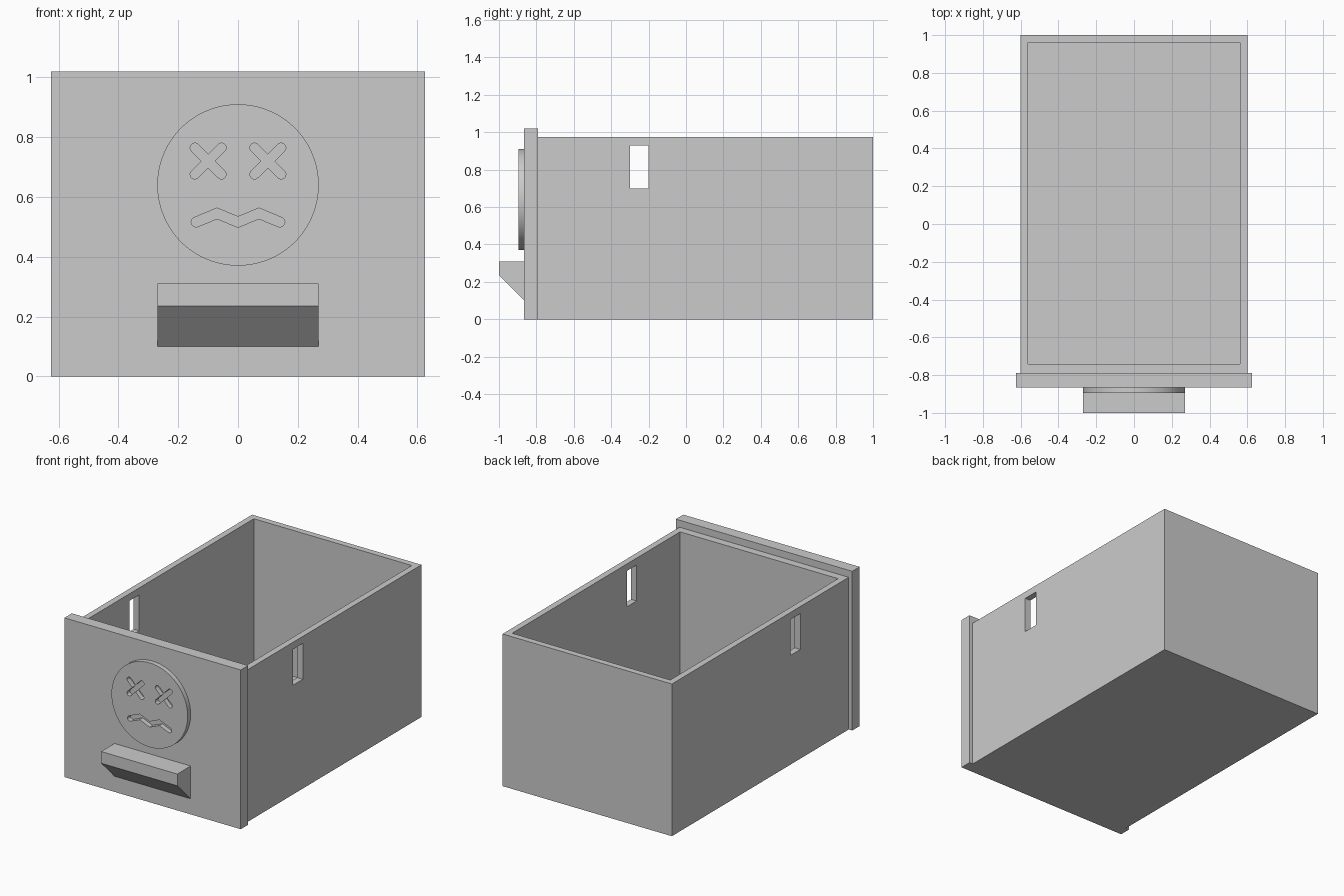
import bpy, bmesh, math
from mathutils import Vector

cube = bpy.data.objects.get("Cube")
if cube:
    bpy.data.objects.remove(cube, do_unlink=True)

grey = bpy.data.materials.new("plain grey")
grey.use_nodes = True
grey.diffuse_color = (0.6, 0.6, 0.6, 1)
bsdf = next(n for n in grey.node_tree.nodes if n.type == 'BSDF_PRINCIPLED')
bsdf.inputs["Base Color"].default_value = grey.diffuse_color


def prism(name, outline, start, end, place):
    """Extrude a closed 2D outline; place(u, v, w) maps it into space."""
    bm = bmesh.new()
    face = bm.faces.new([bm.verts.new(place(u, v, start)) for u, v in outline])
    extruded = bmesh.ops.extrude_face_region(bm, geom=[face])["geom"]
    shift = Vector(place(0, 0, end)) - Vector(place(0, 0, start))
    bmesh.ops.translate(bm, vec=shift, verts=[g for g in extruded if isinstance(g, bmesh.types.BMVert)])
    bmesh.ops.recalc_face_normals(bm, faces=bm.faces)
    mesh = bpy.data.meshes.new(name)
    bm.to_mesh(mesh)
    bm.free()
    mesh.materials.append(grey)
    obj = bpy.data.objects.new(name, mesh)
    bpy.context.collection.objects.link(obj)
    return obj


def along_y(u, v, w):
    return (u, w, v)


def along_x(u, v, w):
    return (w, u, v)


def rect(u0, u1, v0, v1):
    return [(u0, v0), (u1, v0), (u1, v1), (u0, v1)]


def activate(obj):
    bpy.ops.object.select_all(action='DESELECT')
    obj.select_set(True)
    bpy.context.view_layer.objects.active = obj


def cut(obj, cutter):
    cutter.hide_render = True
    mod = obj.modifiers.new("cut", 'BOOLEAN')
    mod.operation, mod.solver, mod.object = 'DIFFERENCE', 'EXACT', cutter
    activate(obj)
    bpy.ops.object.modifier_apply(modifier=mod.name)
    bpy.data.objects.remove(cutter, do_unlink=True)


def stroke(points, r, steps=12):
    """Outline of a line with mitred joints and round ends."""
    pts = [Vector(p) for p in points]
    dirs = [(b - a).normalized() for a, b in zip(pts, pts[1:])]
    normals = [Vector((-d.y, d.x)) for d in dirs]
    joints = [(m + n) * (r / (1 + m.dot(n))) for m, n in zip(normals, normals[1:])]

    def cap(centre, normal, direction):
        angles = [math.pi * i / steps for i in range(steps + 1)]
        return [centre + r * (normal * math.cos(a) + direction * math.sin(a)) for a in angles]

    upper = [p + j for p, j in zip(pts[1:-1], joints)]
    lower = [p - j for p, j in zip(pts[1:-1], joints)]
    return (upper + cap(pts[-1], normals[-1], dirs[-1])
            + lower[::-1] + cap(pts[0], -normals[0], -dirs[0]))


# Open drawer box with a slot through both side walls
box = prism("drawer_box", rect(-0.6, 0.6, 0, 0.975), -0.79, 1, along_y)
cut(box, prism("cavity_cutter", rect(-0.56, 0.56, 0.04, 1.2), -0.74, 0.96, along_y))
cut(box, prism("slot_cutter", rect(-0.3, -0.2, 0.7, 0.93), -0.8, 0.8, along_x))

# Front panel and bevelled pull
prism("front_panel", rect(-0.625, 0.625, 0, 1.02), -0.865, -0.79, along_y)
prism("pull_handle", [(-0.865, 0.1), (-0.865, 0.31), (-1, 0.31), (-1, 0.235)],
      -0.27, 0.27, along_x)

# Round face badge
turns = [math.tau * i / 96 for i in range(96)]
badge = prism("face_badge", [(0.27 * math.cos(a), 0.64 + 0.27 * math.sin(a)) for a in turns],
              -0.895, -0.865, along_y)

# Crossed eyes and zigzag mouth cut through the badge
e = 0.0445
marks = [(stroke([(x - e, 0.72 - s * e), (x + e, 0.72 + s * e)], 0.0155))
         for x in (-0.1, 0.1) for s in (-1, 1)]
marks.append(stroke([(0.07 * i, 0.545 if i % 2 else 0.516) for i in range(-2, 3)], 0.0165))
for outline in marks:
    cut(badge, prism("mark_cutter", outline, -0.95, -0.85, along_y))
activate(badge)
bpy.ops.object.shade_smooth_by_angle(angle=math.radians(30))
